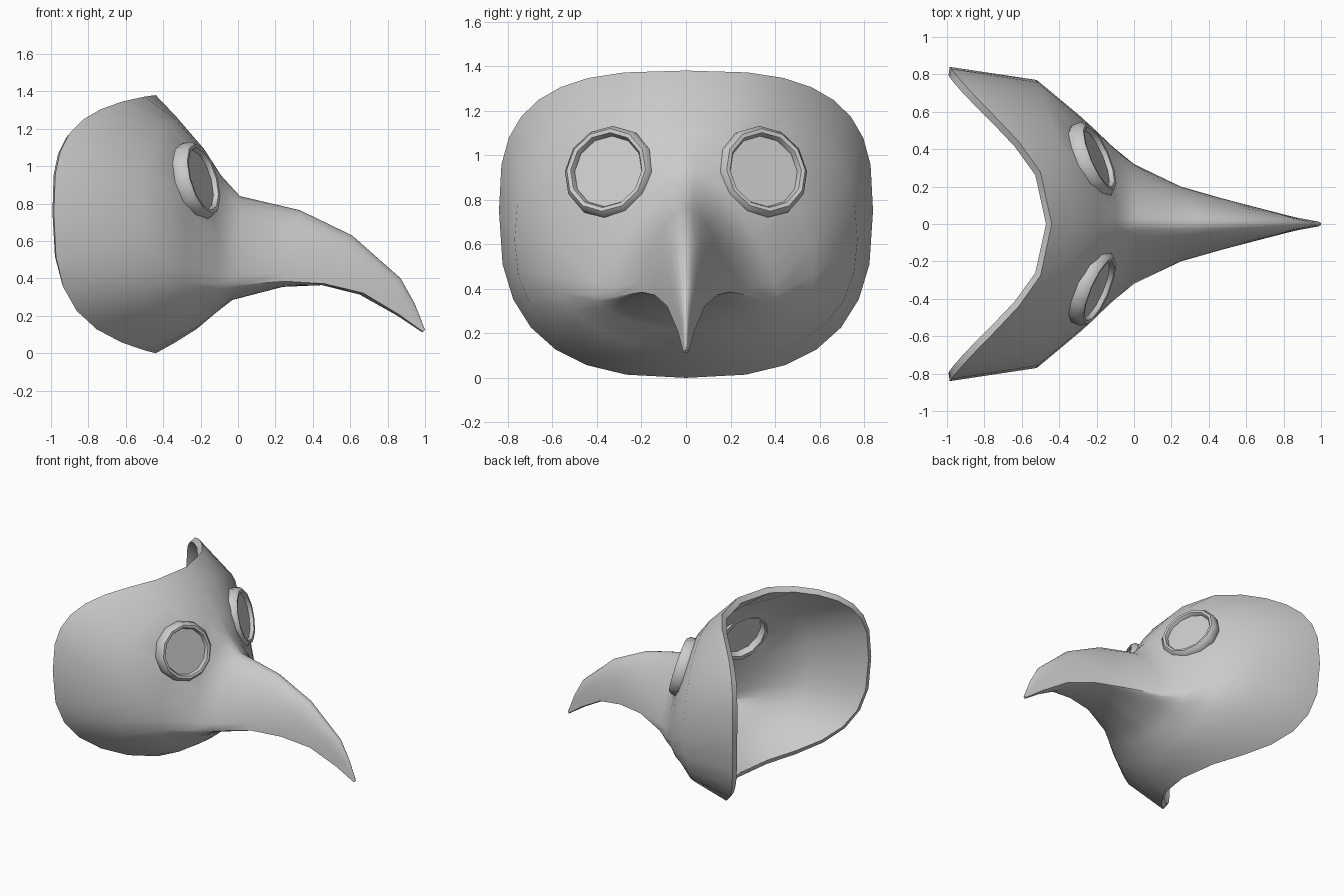
import bpy, bmesh
from math import sin, cos, pi
from mathutils import Vector

if "Cube" in bpy.data.objects:
    bpy.data.objects.remove(bpy.data.objects["Cube"])

# Cross-sections from the open rim to the beak tip:
# top x,z | side x,y,z | bottom x,z | upper and lower curve power | wall weight
SECTIONS = [
    (-.44, 1.38, -.985, .84, .75, -.44, .00, .68, .76, 1),
    (-.33, 1.265, -.52, .77, .62, -.34, .055, .85, .85, 1),
    (-.18, 1.09, -.28, .57, .46, -.22, .13, 1.0, .95, 1),
    (-.09, .95, -.11, .41, .37, -.12, .215, 1.4, 1.2, 1),
    (.01, .84, .00, .32, .365, -.03, .285, 1.4, 1.3, .9),
    (.33, .765, .25, .20, .385, .24, .355, 1.25, 1.4, .6),
    (.61, .63, .46, .14, .372, .45, .364, 1.2, 1.5, .4),
    (.87, .40, .67, .085, .322, .65, .314, 1.2, 1.5, .22),
    (.945, .265, .86, .036, .208, .85, .202, 1.2, 1.4, .12),
    (1.0, .125, .99, .012, .115, .985, .112, 1.2, 1.2, .04),
]
UPPER, LOWER = 8, 7


def half_section(xt, zt, xs, w, zs, xb, zb, pu, pl, _):
    pts = []
    for count, x0, z0, p, upper in ((UPPER, xt, zt, pu, True), (LOWER, xb, zb, pl, False)):
        arc = []
        for i in range(count + 1):
            a = pi / 2 * i / count
            f = sin(a) ** p
            arc.append(Vector((x0 + (xs - x0) * f ** (2.4 - 1.25 * f), w * f,
                               zs + (z0 - zs) * max(cos(a), 0) ** p)))
        pts += arc if upper else arc[-2::-1]
    return pts


def make_object(name, verts, faces):
    mesh = bpy.data.meshes.new(name)
    mesh.from_pydata(verts, [], faces)
    mesh.update()
    ob = bpy.data.objects.new(name, mesh)
    bpy.context.collection.objects.link(ob)
    return ob


def activate(ob):
    bpy.ops.object.select_all(action='DESELECT')
    ob.select_set(True)
    bpy.context.view_layer.objects.active = ob


def smooth(ob, angle):
    activate(ob)
    bpy.ops.object.shade_smooth_by_angle(angle=angle)


def lathe(name, profile, sides, centre, axis):
    # closed profile of (radius, height) turned about an axis
    rot = axis.to_track_quat('Z', 'Y')
    n = len(profile)
    verts = [centre + rot @ Vector((r * cos(2 * pi * s / sides), r * sin(2 * pi * s / sides), h))
             for s in range(sides) for r, h in profile]
    faces = [(s * n + i, (s + 1) % sides * n + i,
              (s + 1) % sides * n + (i + 1) % n, s * n + (i + 1) % n)
             for s in range(sides) for i in range(n)]
    ob = make_object(name, verts, faces)
    bm = bmesh.new()
    bm.from_mesh(ob.data)
    bmesh.ops.recalc_face_normals(bm, faces=bm.faces)
    bm.to_mesh(ob.data)
    bm.free()
    return ob


def disc(name, radius, depth, sides, centre, axis):
    bpy.ops.mesh.primitive_cylinder_add(vertices=sides, radius=radius, depth=depth, location=centre)
    ob = bpy.context.object
    ob.name = name
    ob.rotation_mode = 'QUATERNION'
    ob.rotation_quaternion = axis.to_track_quat('Z', 'Y')
    return ob


# Mask shell with hooked beak
verts, faces = [], []
for row in SECTIONS:
    half = half_section(*row)
    verts += half + [Vector((p.x, -p.y, p.z)) for p in half[-2:0:-1]]
n = 2 * (UPPER + LOWER)
for k in range(len(SECTIONS) - 1):
    for i in range(n):
        j = (i + 1) % n
        faces.append((k * n + i, (k + 1) * n + i, (k + 1) * n + j, k * n + j))
last = (len(SECTIONS) - 1) * n
faces.append(tuple(range(last + n - 1, last - 1, -1)))
shell = make_object("mask_shell", verts, faces)
group = shell.vertex_groups.new(name="wall")
for k, row in enumerate(SECTIONS):
    group.add(list(range(k * n, (k + 1) * n)), row[-1], 'REPLACE')
solid = shell.modifiers.new("wall", 'SOLIDIFY')
solid.thickness = .045
solid.offset = -1
solid.vertex_group = "wall"

# Goggle frames, lenses and the eye holes behind them
FRAME = [(.168, -.06), (.164, .018), (.174, .040), (.192, .042), (.211, .018), (.214, -.03), (.2, -.06)]
for side, label in ((1, "left"), (-1, "right")):
    centre = Vector((-.22, side * .343, .923))
    axis = Vector((.89, side * .38, .26)).normalized()
    frame = lathe("eye_frame_" + label, FRAME, 12, centre, axis)
    smooth(frame, .85)
    disc("eye_lens_" + label, .17, .02, 12, centre + axis * .005, axis)
    cutter = disc("eye_hole_" + label, .18, .26, 12, centre, axis)
    cutter.hide_render = True
    cutter.hide_set(True)
    cut = shell.modifiers.new("eye_hole", 'BOOLEAN')
    cut.operation = 'DIFFERENCE'
    cut.solver = 'EXACT'
    cut.object = cutter

# Bake the shell, drop the cutters, shade smooth
activate(shell)
for mod in list(shell.modifiers):
    bpy.ops.object.modifier_apply(modifier=mod.name)
for ob in [o for o in bpy.data.objects if o.name.startswith("eye_hole")]:
    bpy.data.objects.remove(ob)
smooth(shell, .8)
